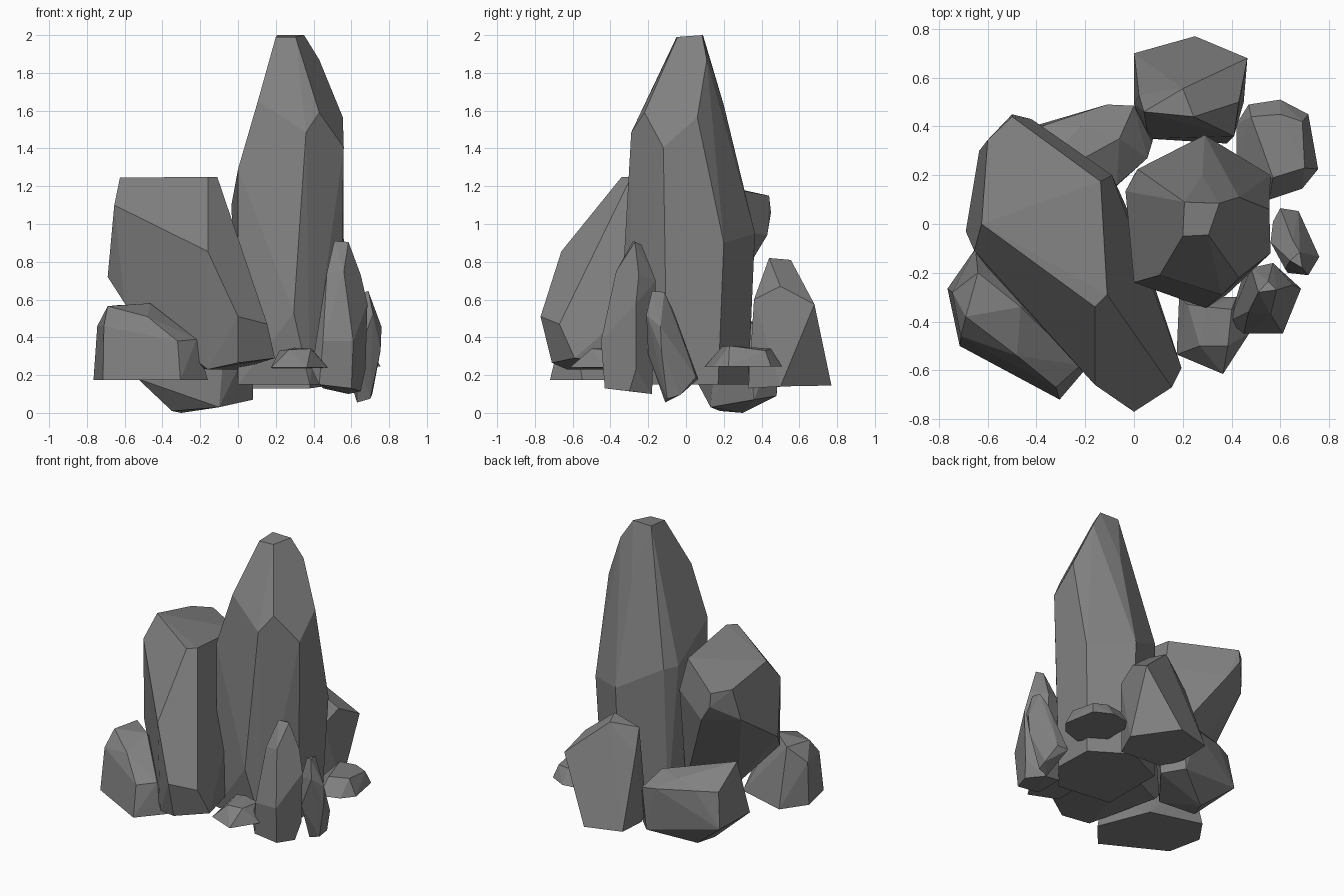
import bpy, bmesh, math

stone = bpy.data.materials.new("grey stone")
stone.diffuse_color = (0.22, 0.22, 0.22, 1)


def rock(name, *corners):
    """Chiselled stone: convex block around a few corner points, flat shaded."""
    bm = bmesh.new()
    for c in corners:
        bm.verts.new(c)
    res = bmesh.ops.convex_hull(bm, input=bm.verts[:])
    inner = {g for g in res["geom_interior"] if isinstance(g, bmesh.types.BMVert)}
    bmesh.ops.delete(bm, geom=list(inner), context='VERTS')
    bmesh.ops.dissolve_limit(bm, angle_limit=math.radians(5), verts=bm.verts[:], edges=bm.edges[:])
    bmesh.ops.recalc_face_normals(bm, faces=bm.faces[:])
    me = bpy.data.meshes.new(name)
    bm.to_mesh(me)
    bm.free()
    me.materials.append(stone)
    ob = bpy.data.objects.new(name, me)
    bpy.context.collection.objects.link(ob)
    return ob


# tall central spire
rock("spire",
     (.2, -.05, 1.99), (.305, -.045, 1.99), (.35, .085, 2), (.207, .09, 2),
     (.43, .11, 1.87), (.43, -.22, 1.59), (.105, -.21, 1.65), (.36, -.29, 1.485),
     (.555, .06, 1.565), (.56, -.12, 1.405), (0, -.24, 1.29), (-.035, .135, 1.1),
     (.28, .2, 1.63), (.29, .365, .95), (.56, .2, .9), (.015, .225, 1.1),
     (.295, -.345, .53), (.0, -.24, .15), (.38, -.29, .15), (.54, -.1, .15),
     (.53, .17, .15), (.28, .33, .15), (0, .2, .15))

# big leaning slab, front left
rock("leaning_slab",
     (-.16, -.34, 1.25), (-.11, -.29, 1.25), (-.625, 0, 1.245), (-.137, .175, 1.2),
     (-.6, .345, 1.17), (-.5, .44, 1.15), (-.5, .45, 1.06), (-.42, .43, .94), (-.09, .2, .98),
     (-.635, .3, .95), (-.655, -.11, 1.1), (-.69, -.03, .72), (-.6, -.18, .58),
     (-.45, .15, .7), (-.16, -.66, .855), (0, -.77, .51), (.155, -.67, .47),
     (.195, -.59, .29), (0, -.71, .265), (-.16, -.63, .23), (-.3, -.15, .25), (0, 0, .23))

# low block in front of the slab
rock("front_left_block",
     (-.69, -.38, .565), (-.64, -.2, .57), (-.465, -.34, .58), (-.48, -.54, .51),
     (-.745, -.28, .46), (-.71, -.46, .46), (-.32, -.67, .38), (-.22, -.58, .39),
     (-.765, -.265, .175), (-.65, -.1, .175), (-.715, -.5, .175), (-.305, -.72, .175),
     (-.16, -.55, .175), (-.3, -.2, .175))

# wedge shaped boulder at the back
rock("back_boulder",
     (.2, .555, .81), (.245, .44, .82), (.04, .46, .78), (.43, .5, .67), (.41, .36, .6),
     (.02, .53, .62), (.465, .68, .575), (0, .7, .15), (.25, .77, .145),
     (.45, .5, .14), (.38, .33, .13), (.06, .35, .13), (0, .49, .14))

# lowest boulder, tucked under the slab at the back
rock("back_left_boulder",
     (-.06, .35, .475), (-.22, .4, .47), (-.48, .12, .55), (-.11, .49, .4), (0, .485, .38),
     (-.355, .41, .42), (.075, .335, .3), (.055, .27, .35), (-.07, .16, .4), (-.49, .34, .42),
     (-.53, .05, .18), (-.52, .37, .18), (-.03, .48, .09), (.08, .36, .07),
     (-.35, .18, .01), (-.3, .3, 0), (-.1, .13, .03))

# flat chips, right back and front
rock("right_back_chip",
     (.48, .44, .335), (.6, .45, .34), (.69, .42, .33), (.7, .23, .355), (.57, .19, .35),
     (.42, .41, .245), (.47, .49, .245), (.6, .51, .245), (.715, .45, .245),
     (.755, .225, .245), (.69, .145, .245), (.555, .1, .245), (.42, .25, .245))
rock("front_chip",
     (.27, -.5, .335), (.385, -.5, .34), (.3, -.34, .345), (.22, -.33, .33), (.4, -.35, .33),
     (.185, -.3, .235), (.175, -.535, .24), (.365, -.615, .24), (.475, -.445, .24), (.42, -.3, .235))

# slim upright shards on the right
rock("tall_shard",
     (.51, -.28, .91), (.585, -.27, .905), (.55, -.235, .89), (.47, -.36, .74),
     (.56, -.37, .75), (.65, -.25, .73), (.57, -.16, .7), (.48, -.18, .7),
     (.39, -.4, .23), (.45, -.45, .38), (.61, -.45, .38), (.685, -.265, .58), (.675, -.265, .23),
     (.43, -.43, .15), (.6, -.43, .13), (.65, -.3, .115), (.585, -.18, .1), (.45, -.2, .13))
rock("small_shard",
     (.69, -.18, .645), (.68, -.115, .64), (.64, -.15, .63), (.65, -.065, .535), (.715, -.21, .52),
     (.76, -.135, .455), (.755, -.13, .33), (.62, -.185, .5), (.63, -.2, .31), (.56, -.075, .4),
     (.57, .01, .25), (.6, .065, .18), (.675, .053, .19), (.71, -.03, .095), (.63, -.11, .055),
     (.7, -.1, .075))
